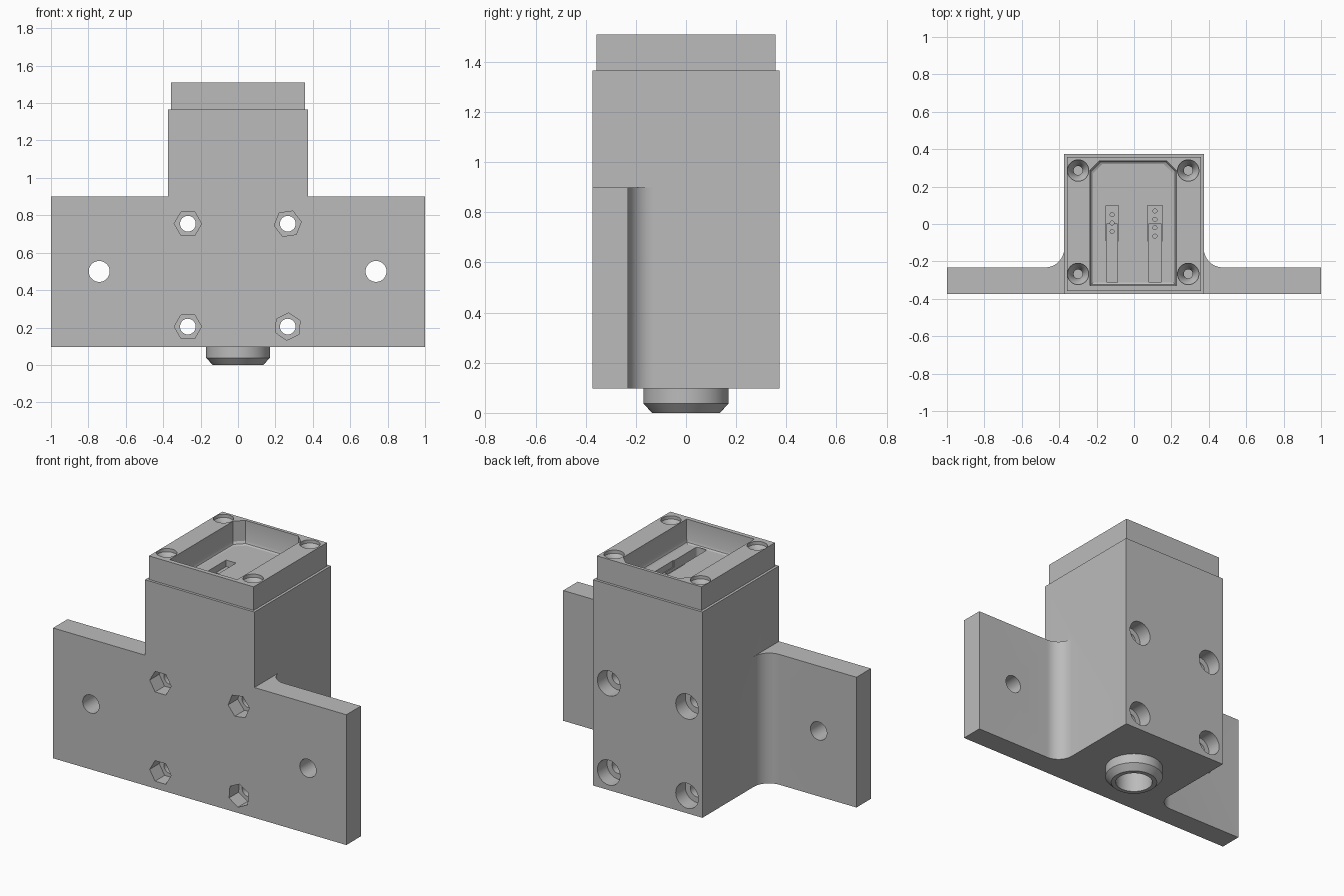
import bpy, bmesh, math
from mathutils import Matrix

if "Cube" in bpy.data.objects:
    bpy.data.objects.remove(bpy.data.objects["Cube"])

grey = bpy.data.materials.new("plain_grey")
grey.diffuse_color = (0.5, 0.5, 0.5, 1)
grey.use_nodes = True
grey.node_tree.nodes["Principled BSDF"].inputs["Base Color"].default_value = grey.diffuse_color


def stack(name, rings):
    """Solid lofted through rings of (height, outline points)."""
    bm = bmesh.new()
    loops = [[bm.verts.new((x, y, z)) for x, y in pts] for z, pts in rings]
    n = len(loops[0])
    for a, b in zip(loops, loops[1:]):
        for i in range(n):
            j = (i + 1) % n
            bm.faces.new((a[i], a[j], b[j], b[i]))
    bm.faces.new(loops[0][::-1])
    bm.faces.new(loops[-1])
    bmesh.ops.recalc_face_normals(bm, faces=bm.faces)
    mesh = bpy.data.meshes.new(name)
    bm.to_mesh(mesh)
    bm.free()
    mesh.materials.append(grey)
    ob = bpy.data.objects.new(name, mesh)
    bpy.context.collection.objects.link(ob)
    return ob


def circle(r, cx=0, cy=0, n=40, turn=0):
    return [(cx + r * math.cos(turn + i * math.tau / n),
             cy + r * math.sin(turn + i * math.tau / n)) for i in range(n)]


def rect(x0, x1, y0, y1):
    return [(x0, y0), (x1, y0), (x1, y1), (x0, y1)]


def combine(target, tool, op='DIFFERENCE'):
    mod = target.modifiers.new("bool", 'BOOLEAN')
    mod.operation, mod.object, mod.solver = op, tool, 'EXACT'
    bpy.context.view_layer.objects.active = target
    bpy.ops.object.modifier_apply(modifier=mod.name)
    bpy.data.objects.remove(tool)


def cut_y(target, x, z, rings):
    """Cut rings of (y, outline) running along y at the given x and z."""
    tool = stack("cutter", rings)
    tool.data.transform(Matrix.Translation((x, 0, z)) @ Matrix(
        ((1, 0, 0, 0), (0, 0, 1, 0), (0, 1, 0, 0), (0, 0, 0, 1))))
    bm = bmesh.new()
    bm.from_mesh(tool.data)
    bmesh.ops.recalc_face_normals(bm, faces=bm.faces)
    bm.to_mesh(tool.data)
    bm.free()
    combine(target, tool)


W, BASE, STEP, TOP = 0.373, 0.097, 1.365, 1.51

# Main block with the wide mounting plate, blended by fillets
housing = stack("housing", [(z, rect(-W, W, -W, W)) for z in (BASE, STEP)])
R = 0.102
arc = [(W + R - R * math.sin(t), -0.13 - R * math.cos(t))
       for t in [i * math.pi / 24 for i in range(13)]]
outline = [(-1, -W), (1, -W), (1, -0.232)] + arc
outline += [(-x, y) for x, y in reversed(arc)] + [(-1, -0.232)]
combine(housing, stack("plate", [(z, outline) for z in (BASE, 0.9)]), 'UNION')

# Clamping bolts: hex nut recess in front, round recess behind
for x in (-0.268, 0.266):
    for z in (0.205, 0.755):
        turn = 0 if x < 0 else (0.14 if z > 0.5 else 0.45)
        cut_y(housing, x, z, [(y, circle(0.042)) for y in (-0.5, 0.5)])
        cut_y(housing, x, z, [(y, circle(0.073, n=6, turn=turn)) for y in (-0.5, -0.28)])
        cut_y(housing, x, z, [(y, circle(0.077)) for y in (0.28, 0.5)])
# Plate mounting holes
for x in (-0.742, 0.738):
    cut_y(housing, x, 0.5, [(y, circle(0.056)) for y in (-0.5, 0.0)])

# Nozzle collar under the block, with a chamfered rim
collar = stack("collar", [(0, circle(0.135, n=64)), (0.037, circle(0.17, n=64)),
                          (BASE + 0.02, circle(0.17, n=64))])
combine(housing, collar, 'UNION')
combine(housing, stack("cutter", [(z, circle(0.108, n=64)) for z in (-0.1, 0.45)]))

# Wire channels and connector sockets sunk in the pocket floor
for x, w, pins in ((-0.117, 0.034, (0.05, 0.005, -0.04)),
                   (0.112, 0.04, (0.07, 0.025, -0.02, -0.065))):
    r = w - 0.005
    end = [(x + r * math.cos(a), -0.325 + r * 0.6 + r * 0.6 * math.sin(a))
           for a in [math.pi + i * math.pi / 10 for i in range(11)]]
    slot = end + [(x + r, 0.0), (x - r, 0.0)]
    combine(housing, stack("cutter", [(z, slot) for z in (STEP - 0.06, STEP + 0.1)]))
    socket = rect(x - w, x + w, -0.092, 0.1)
    combine(housing, stack("cutter", [(z, socket) for z in (STEP - 0.04, STEP + 0.1)]))
    for y in pins:
        hole = circle(0.011, x, y, 12)
        combine(housing, stack("cutter", [(z, hole) for z in (STEP - 0.09, STEP + 0.1)]))

# Cover frame on top with an open pocket, clipped rear corners, soft floor edge
C = 0.357
cover = stack("cover_frame", [(z, rect(-C, C, -C, C)) for z in (STEP, TOP)])


def pocket(d):
    x0, x1, y0, y1, c = -0.235 + d, 0.226 - d, -0.33 + d, 0.337 - d, 0.05
    return [(x0, y0), (x1, y0), (x1, y1 - c), (x1 - c, y1), (x0 + c, y1), (x0, y1 - c)]


combine(cover, stack("cutter", [(STEP - 0.05, pocket(0.016)), (STEP, pocket(0.016)),
                                (STEP + 0.006, pocket(0.006)), (STEP + 0.02, pocket(0)),
                                (TOP + 0.05, pocket(0))]))
# Countersunk cover screw holes continuing into the block
for x in (-0.299, 0.29):
    for y in (-0.267, 0.286):
        rings = [(STEP - 0.2, 0.024), (TOP - 0.08, 0.024), (TOP - 0.035, 0.045),
                 (TOP - 0.02, 0.057), (TOP + 0.05, 0.057)]
        for part in (cover, housing):
            combine(part, stack("cutter", [(z, circle(r, x, y)) for z, r in rings]))

for ob in (housing, cover):
    bpy.ops.object.select_all(action='DESELECT')
    ob.select_set(True)
    bpy.context.view_layer.objects.active = ob
    bpy.ops.object.shade_smooth_by_angle(angle=math.radians(25))
